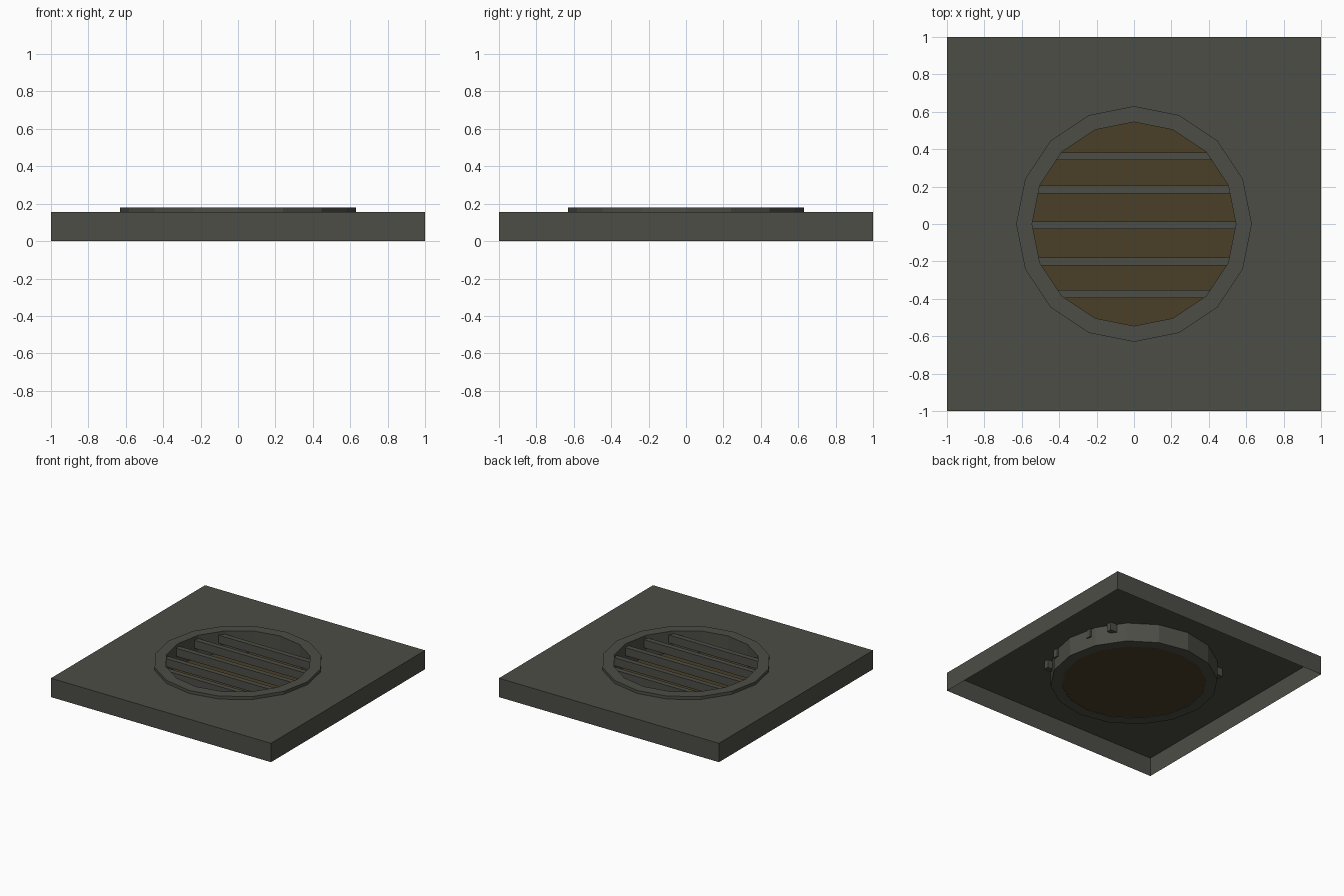
import bpy, bmesh, math

if "Cube" in bpy.data.objects:
    bpy.data.objects.remove(bpy.data.objects["Cube"])

SIDES = 16
TOP = 0.155


def material(name, rgb):
    m = bpy.data.materials.new(name)
    m.diffuse_color = (*rgb, 1.0)
    m.use_nodes = True
    m.node_tree.nodes["Principled BSDF"].inputs["Base Color"].default_value = m.diffuse_color
    return m


grey = material("dark_grey_metal", (0.074, 0.074, 0.062))
brown = material("dull_amber", (0.068, 0.049, 0.020))


def finish(bm, name, mat):
    mesh = bpy.data.meshes.new(name)
    bm.to_mesh(mesh)
    bm.free()
    mesh.materials.append(mat)
    ob = bpy.data.objects.new(name, mesh)
    bpy.context.collection.objects.link(ob)
    return ob


def circle(bm, r, z):
    return [bm.verts.new((r * math.cos(i * math.tau / SIDES),
                          r * math.sin(i * math.tau / SIDES), z)) for i in range(SIDES)]


def square(bm, z):
    # points on the square outline, at the same angles as the circle
    pts = []
    for i in range(SIDES):
        c, s = math.cos(i * math.tau / SIDES), math.sin(i * math.tau / SIDES)
        k = max(abs(c), abs(s))
        pts.append(bm.verts.new((c / k, s / k, z)))
    return pts


def bridge(bm, a, b):
    for i in range(SIDES):
        j = (i + 1) % SIDES
        bm.faces.new((a[i], a[j], b[j], b[i]))


# square plate: open underneath, round hole in the top
bm = bmesh.new()
low, high, hole = square(bm, 0), square(bm, TOP), circle(bm, 0.60, TOP)
bridge(bm, low, high)
bridge(bm, high, hole)
finish(bm, "plate", grey)

# collar ring through the plate
bm = bmesh.new()
loops = [circle(bm, 0.63, 0), circle(bm, 0.63, 0.18),
         circle(bm, 0.545, 0.18), circle(bm, 0.545, 0)]
for k in range(4):
    bridge(bm, loops[k], loops[(k + 1) % 4])
finish(bm, "collar_ring", grey)

# amber disc closing the bottom of the collar
bm = bmesh.new()
bm.faces.new(circle(bm, 0.545, 0.003))
finish(bm, "bottom_disc", brown)

# slats across the opening
for n, (y, half) in enumerate([(-0.375, 0.55), (-0.20, 0.605), (-0.007, 0.60),
                               (0.185, 0.605), (0.362, 0.55)]):
    bm = bmesh.new()
    bmesh.ops.create_cube(bm, size=1)
    bmesh.ops.scale(bm, vec=(2 * half, 0.042, 0.066), verts=bm.verts)
    bmesh.ops.translate(bm, vec=(0, y, 0.12), verts=bm.verts)
    finish(bm, f"slat_{n + 1}", grey)
